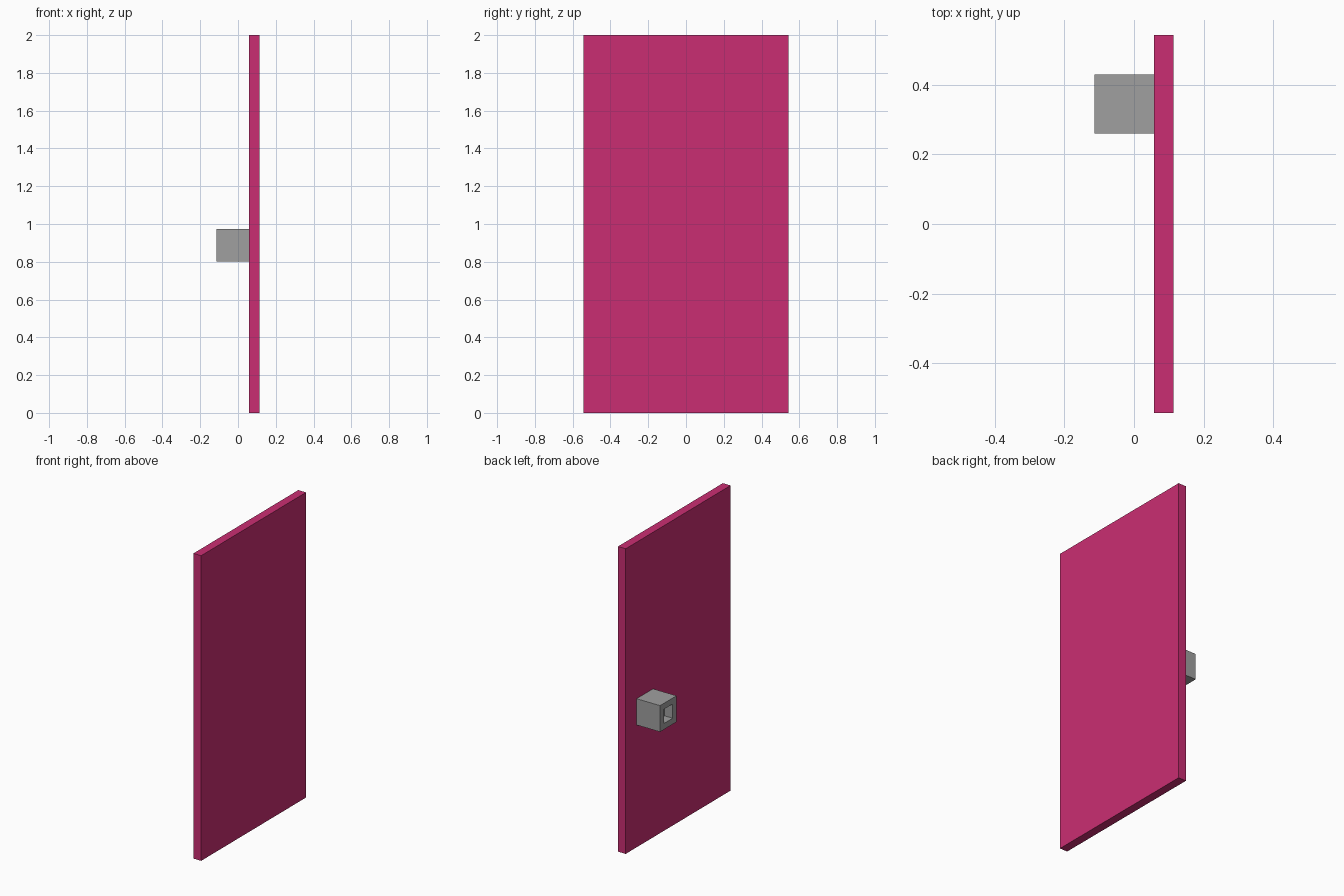
import bpy, bmesh
from mathutils import Vector

if "Cube" in bpy.data.objects:
    bpy.data.objects.remove(bpy.data.objects["Cube"])


def material(name, rgb):
    m = bpy.data.materials.new(name)
    m.diffuse_color = (*rgb, 1)
    m.use_nodes = True
    m.node_tree.nodes["Principled BSDF"].inputs["Base Color"].default_value = m.diffuse_color
    return m


def box(name, lo, hi, mat, socket=None):
    """Box between two corners; socket=(width, depth) sinks a square hole into the -x face."""
    bm = bmesh.new()
    bmesh.ops.create_cube(bm, size=1)
    lo, hi = Vector(lo), Vector(hi)
    for v in bm.verts:
        v.co = Vector(a + (b - a) * (c + 0.5) for a, b, c in zip(lo, hi, v.co))
    if socket:
        bm.normal_update()
        face = min(bm.faces, key=lambda f: f.calc_center_median().x)
        border = (hi.y - lo.y - socket[0]) / 2
        bmesh.ops.inset_individual(bm, faces=[face], thickness=border)
        floor = bmesh.ops.extrude_discrete_faces(bm, faces=[face])["faces"]
        bmesh.ops.translate(bm, verts=floor[0].verts[:], vec=(socket[1], 0, 0))
    bmesh.ops.recalc_face_normals(bm, faces=bm.faces)
    me = bpy.data.meshes.new(name)
    bm.to_mesh(me)
    bm.free()
    me.materials.append(mat)
    ob = bpy.data.objects.new(name, me)
    bpy.context.collection.objects.link(ob)
    return ob


pink = material("magenta pink", (0.59, 0.027, 0.17))
grey = material("mid grey", (0.35, 0.35, 0.35))

# Door slab
box("door_panel", (0.057, -0.543, 0), (0.113, 0.543, 2), pink)

# Lock block with a square keyhole in its outer face
box("lock_block", (-0.113, 0.26, 0.802), (0.057, 0.43, 0.974), grey, socket=(0.058, 0.06))
